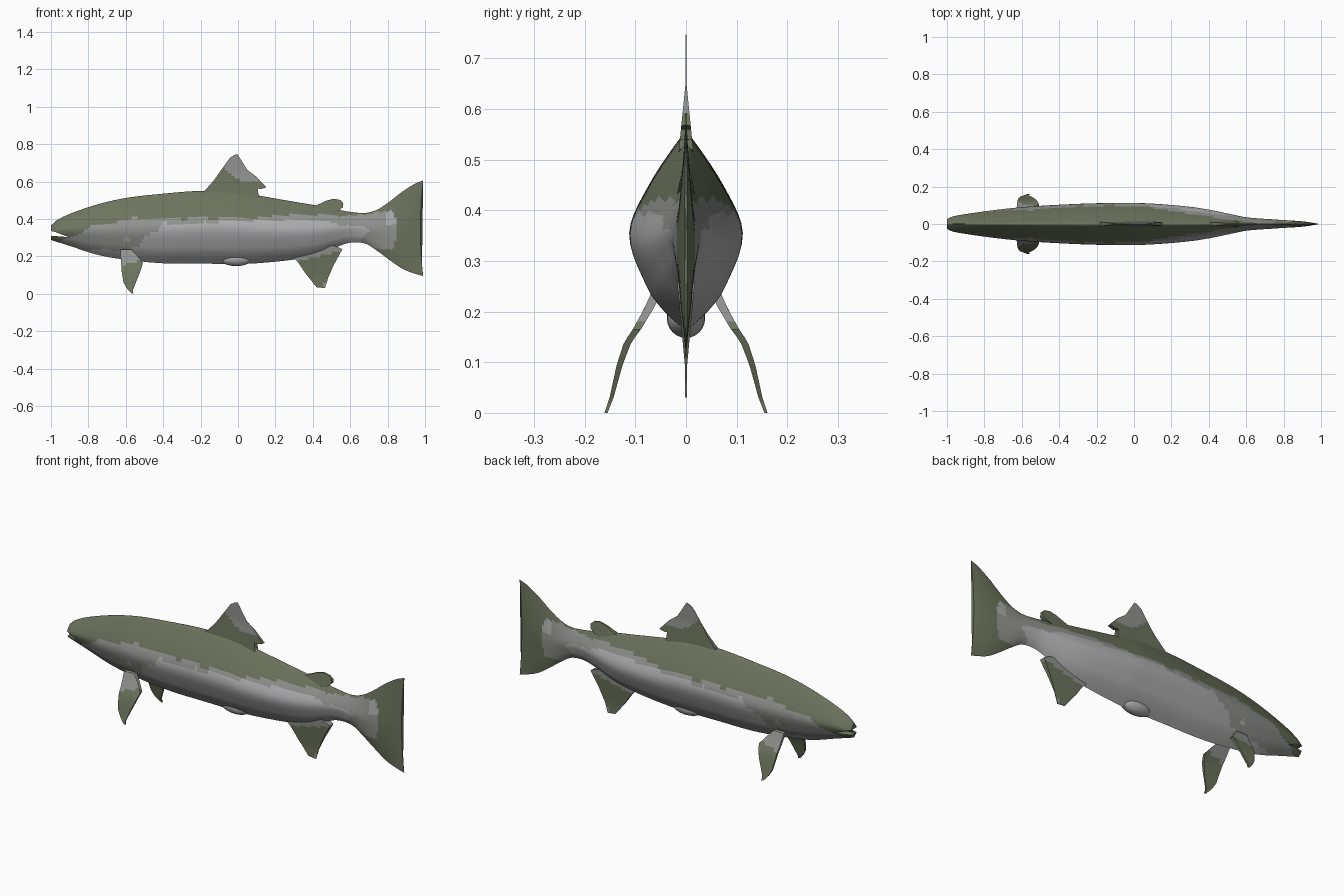
import bpy, bmesh, math
from mathutils import Vector

if "Cube" in bpy.data.objects:
    bpy.data.objects.remove(bpy.data.objects["Cube"])


def material(name, rgb):
    m = bpy.data.materials.new(name)
    m.diffuse_color = (*rgb, 1)
    m.use_nodes = True
    m.node_tree.nodes["Principled BSDF"].inputs["Base Color"].default_value = m.diffuse_color
    return m


GREEN, MID, LIGHT = 0, 1, 2
MATS = [material("olive green", (0.150, 0.172, 0.108)),
        material("mid grey", (0.285, 0.285, 0.275)),
        material("silver grey", (0.42, 0.42, 0.43))]


def smooth(rows, x, col):
    """Cubic interpolation of a table column against its first column."""
    n = len(rows)
    i = 0
    while i < n - 2 and x > rows[i + 1][0]:
        i += 1

    def slope(k):
        a, b = rows[max(k - 1, 0)], rows[min(k + 1, n - 1)]
        return (b[col] - a[col]) / (b[0] - a[0])
    p, q = rows[i], rows[i + 1]
    d = q[0] - p[0]
    t = min(max((x - p[0]) / d, 0), 1)
    return ((2*t**3 - 3*t**2 + 1) * p[col] + (t**3 - 2*t**2 + t) * d * slope(i)
            + (3*t**2 - 2*t**3) * q[col] + (t**3 - t**2) * d * slope(i + 1))


def linear(points, x):
    for a, b in zip(points, points[1:]):
        if x <= b[0]:
            t = max((x - a[0]) / (b[0] - a[0]), 0)
            return a[1] + t * (b[1] - a[1])
    return points[-1][1]


def finish(name, bm, rule, angle=40):
    bmesh.ops.recalc_face_normals(bm, faces=bm.faces)
    for f in bm.faces:
        f.material_index = rule(f.calc_center_median())
    me = bpy.data.meshes.new(name)
    bm.to_mesh(me)
    bm.free()
    for m in MATS:
        me.materials.append(m)
    ob = bpy.data.objects.new(name, me)
    bpy.context.collection.objects.link(ob)
    shade(ob, angle)
    return ob


def shade(ob, angle):
    bpy.ops.object.select_all(action='DESELECT')
    ob.select_set(True)
    bpy.context.view_layer.objects.active = ob
    bpy.ops.object.shade_smooth_by_angle(angle=math.radians(angle))


# Body and tail: x, top, bottom, half width
PROFILE = [(-1.0, .365, .288, .028), (-.97, .392, .278, .040), (-.9, .427, .256, .053),
           (-.75, .478, .208, .074), (-.6, .512, .182, .090), (-.4, .535, .163, .103),
           (-.2, .550, .161, .111), (0, .545, .160, .112), (.1, .527, .163, .109),
           (.3, .492, .183, .092), (.42, .472, .208, .073), (.52, .452, .247, .052),
           (.6, .438, .273, .036), (.68, .432, .268, .029), (.74, .448, .232, .025),
           (.8, .485, .188, .021), (.88, .547, .133, .016), (.95, .590, .106, .009),
           (.99, .605, .095, .003)]
# Half cross-section: position, sideways share, height share
SECTION = [(0, 0, 1), (1, .13, .94), (2, .66, .48), (3, 1, 0), (4, .72, -.5),
           (5, .43, -.76), (6, 0, -1)]
# Lower edge of the green back
BACK_EDGE = [(-1, .27), (-.93, .29), (-.85, .315), (-.8, .36), (-.66, .38), (-.63, .40),
             (.1, .405), (.2, .42), (.6, .418), (.68, .42), (.74, .44), (.85, .44)]
# Upper edge of the silver flank
FLANK_EDGE = [(-1, .2), (-.9, .235), (-.62, .235), (-.53, .25), (-.5, .31), (-.44, .33),
              (-.41, .37), (-.1, .385), (.2, .398), (.45, .39), (.55, .37), (.68, .355)]


def body_rule(c):
    z = c.z + .004 * math.sin(37 * c.x) + .003 * math.sin(83 * c.x)
    if c.x > .845 - 1.2 * (c.z - .34) ** 2 or c.x > .72 and abs(c.z - .34) > .10:
        return GREEN
    if z > linear(BACK_EDGE, c.x):
        return GREEN
    if (c.x + .595) ** 2 + (c.z - .29) ** 2 < .016 ** 2:
        return LIGHT
    if c.x > .68 + .02 * math.sin(60 * c.z):
        return LIGHT if c.x > .79 and c.z > .37 else MID
    return LIGHT if z < linear(FLANK_EDGE, c.x) else MID


def build_body():
    bm = bmesh.new()
    rings, half = [], 30
    for i in range(181):
        x = -1 + 1.99 * i / 180
        top, bot, w = (smooth(PROFILE, x, k) for k in (1, 2, 3))
        side = []
        for j in range(half + 1):
            s = 6 * j / half
            side.append((max(smooth(SECTION, s, 1), 0) * w,
                         (top + bot) / 2 + smooth(SECTION, s, 2) * (top - bot) / 2))
        loop = [(y, z) for y, z in side] + [(-y, z) for y, z in side[-2:0:-1]]
        # shallow hollow in the trailing tail edge
        ring = []
        for y, z in loop:
            u = abs(z - .35) / .255
            pull = .015 * (1 - u * u) if x > .9 else 0
            ring.append(bm.verts.new((x - pull * max(0, x - .9) / .09, y, z)))
        rings.append(ring)
    for a, b in zip(rings, rings[1:]):
        for k in range(len(a)):
            n = (k + 1) % len(a)
            bm.faces.new((a[k], a[n], b[n], b[k]))
    bm.faces.new(rings[0])
    bm.faces.new(rings[-1])
    return finish("body", bm, body_rule)


body = build_body()

# Mouth cut: wedge between the jaws
bm = bmesh.new()
wedge = bm.faces.new([bm.verts.new((x, -.2, z)) for x, z in
                      ((-1.05, .342), (-.985, .333), (-.905, .303), (-.985, .309), (-1.05, .309))])
ext = bmesh.ops.extrude_face_region(bm, geom=[wedge])
bmesh.ops.translate(bm, vec=(0, .4, 0), verts=[v for v in ext["geom"] if isinstance(v, bmesh.types.BMVert)])
cutter = finish("mouth_cutter", bm, lambda c: GREEN)
cutter.hide_render = True
mod = body.modifiers.new("mouth", 'BOOLEAN')
mod.operation, mod.solver, mod.object = 'DIFFERENCE', 'EXACT', cutter
bpy.context.view_layer.objects.active = body
while body.modifiers[0] != mod:
    bpy.ops.object.modifier_move_up(modifier="mouth")
bpy.ops.object.modifier_apply(modifier="mouth")
bpy.data.objects.remove(cutter)


def fin(name, outline, thick, rule, bend=lambda z: 0, side=1):
    """Thin fin from an x-z outline, cut into a grid so a rule can colour it."""
    bm = bmesh.new()
    bm.faces.new([bm.verts.new((x, 0, z)) for x, z in outline])
    bmesh.ops.triangulate(bm, faces=bm.faces[:])
    step = .015
    for axis in (0, 2):
        vals = [p[axis // 2] for p in outline]
        v = min(vals) + step
        while v < max(vals):
            co, no = Vector((0, 0, 0)), Vector((0, 0, 0))
            co[axis], no[axis] = v, 1
            bmesh.ops.bisect_plane(bm, geom=bm.verts[:] + bm.edges[:] + bm.faces[:],
                                   plane_co=co, plane_no=no, dist=1e-5)
            v += step
    base = bm.verts[:]
    ext = bmesh.ops.extrude_face_region(bm, geom=bm.faces[:], use_keep_orig=True)
    new = [v for v in ext["geom"] if isinstance(v, bmesh.types.BMVert)]
    for group, s in ((base, -1), (new, 1)):
        for v in group:
            v.co.y = side * (bend(v.co.z) + s * thick(v.co.z))
    return finish(name, bm, rule, 50)


# Dorsal fin with a grey tip
fin("dorsal_fin", [(-.20, .53), (-.17, .56), (-.13, .605), (-.085, .665), (-.045, .725),
                   (-.02, .742), (-.003, .747), (.012, .70), (.05, .662), (.1, .625), (.152, .568),
                   (.12, .56), (.085, .568), (.085, .54), (.11, .52), (.07, .48), (-.15, .48)],
    lambda z: max(.0012, .012 * (.66 - z) / .12),
    lambda c: MID if c.z > .632 - .45 * c.x - .02 * math.cos(25 * c.x) else GREEN)

# Small adipose fin near the tail
fin("adipose_fin", [(.40, .465), (.43, .478), (.47, .497), (.51, .508), (.545, .502),
                    (.563, .485), (.56, .462), (.54, .445), (.50, .43), (.43, .44)],
    lambda z: max(.003, .012 * (.52 - z) / .06), lambda c: GREEN)

# Anal fin with a grey root and a small pale mark at the tip
fin("anal_fin", [(.29, .20), (.32, .17), (.36, .11), (.42, .035), (.465, .03), (.482, .085),
                 (.51, .15), (.558, .238), (.53, .252), (.48, .265), (.36, .23)],
    lambda z: max(.0015, .014 * (z - .07) / .15),
    lambda c: MID if c.z > .228 - .25 * abs(c.x - .54) or c.x > .448 and c.z < .065 else GREEN)

# Folded pelvic fins as a low swelling under the belly
bm = bmesh.new()
bmesh.ops.create_uvsphere(bm, u_segments=24, v_segments=12, radius=1)
for v in bm.verts:
    v.co = Vector((-.01 + .088 * v.co.x, .038 * v.co.y, .188 + .04 * v.co.z))
finish("pelvic_swelling", bm, lambda c: LIGHT, 60)

# Paired pectoral fins, curving outward and down
BEND = [(0, .158), (.03, .147), (.095, .131), (.14, .115), (.165, .097), (.205, .074), (.25, .052)]
for side, label in ((1, "left"), (-1, "right")):
    fin("pectoral_fin_" + label,
        [(-.63, .235), (-.622, .12), (-.612, .06), (-.595, .03), (-.572, .004), (-.56, .0),
         (-.562, .02), (-.54, .075), (-.522, .12), (-.508, .165), (-.54, .205), (-.57, .238)],
        lambda z: .003 + .03 * z,
        lambda c: MID if c.z > .165 + .25 * (c.x + .57) else GREEN,
        lambda z: linear(BEND, z), side)
